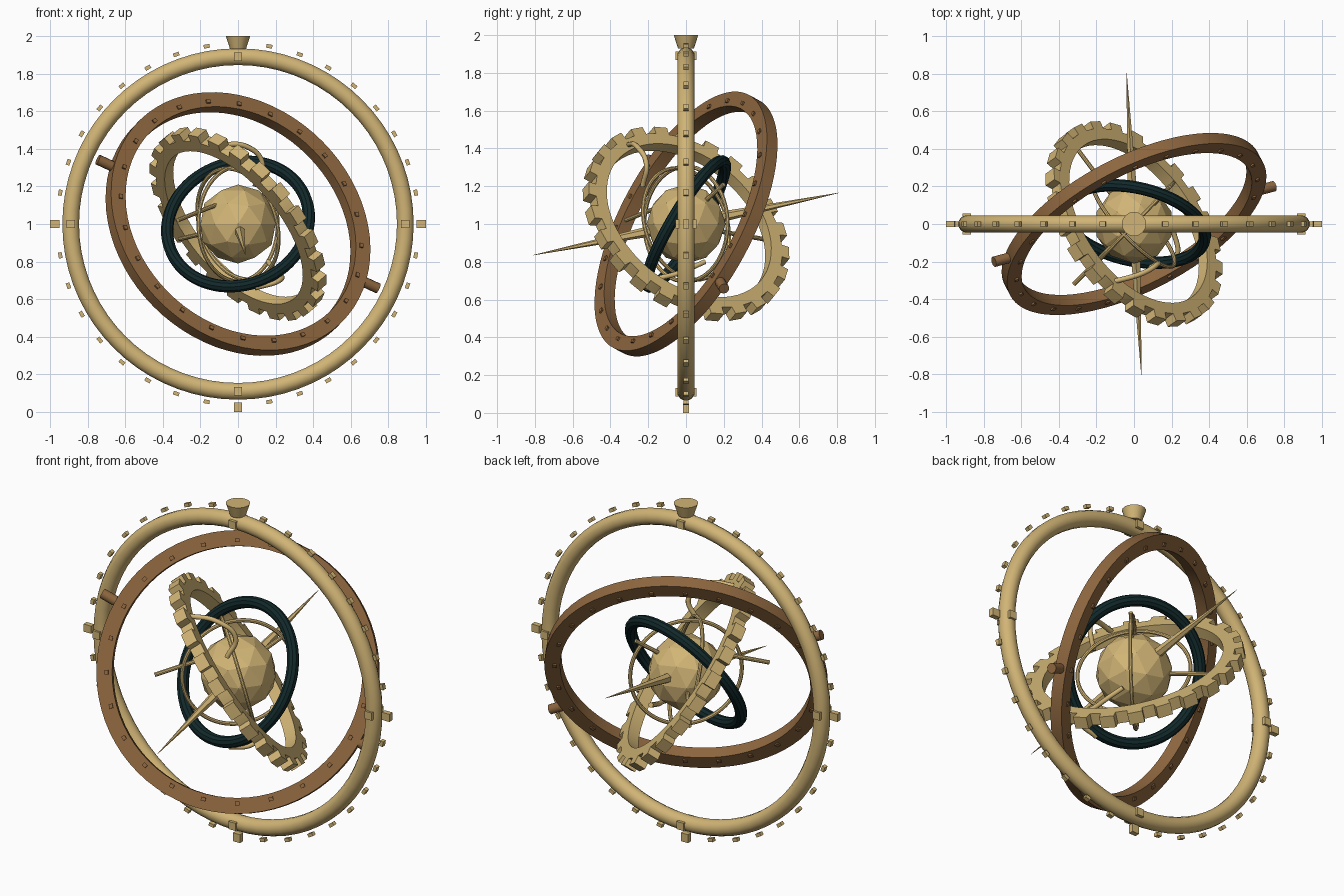
import bpy, bmesh, math
from mathutils import Vector, Matrix

old = bpy.data.objects.get("Cube")
if old:
    bpy.data.objects.remove(old)

CENTRE = Vector((0, 0, 1))


def material(name, rgb):
    m = bpy.data.materials.new(name)
    m.use_nodes = True
    m.diffuse_color = (*rgb, 1)
    m.node_tree.nodes["Principled BSDF"].inputs["Base Color"].default_value = (*rgb, 1)
    return m


GOLD = material("pale gold", (0.64, 0.46, 0.18))
BROWN = material("bronze brown", (0.27, 0.135, 0.05))
TEAL = material("dark teal", (0.006, 0.022, 0.024))


def frame(normal, start):
    """Ring frame: local z is the ring axis, local x points near start."""
    n = Vector(normal).normalized()
    u = Vector(start)
    u = (u - n * u.dot(n)).normalized()
    v = n.cross(u)
    return Matrix.Translation(CENTRE) @ Matrix((u, v, n)).transposed().to_4x4()


def finish(name, bm, mat, matrix=Matrix(), smooth=False):
    bmesh.ops.recalc_face_normals(bm, faces=bm.faces)
    mesh = bpy.data.meshes.new(name)
    bm.to_mesh(mesh)
    bm.free()
    mesh.materials.append(mat)
    ob = bpy.data.objects.new(name, mesh)
    bpy.context.collection.objects.link(ob)
    ob.matrix_world = matrix
    if smooth:
        bpy.ops.object.select_all(action="DESELECT")
        ob.select_set(True)
        bpy.context.view_layer.objects.active = ob
        bpy.ops.object.shade_smooth_by_angle(angle=math.radians(35))
    return ob


def lathe(name, profile, matrix, mat, steps=72):
    """Spin a closed (radius, height) profile about local z."""
    bm = bmesh.new()
    verts = [bm.verts.new((r, 0, z)) for r, z in profile]
    edges = [bm.edges.new((verts[i - 1], verts[i])) for i in range(len(verts))]
    bmesh.ops.spin(bm, geom=verts + edges, cent=(0, 0, 0), axis=(0, 0, 1),
                   angle=math.tau, steps=steps)
    bmesh.ops.remove_doubles(bm, verts=bm.verts, dist=0.0001)
    return finish(name, bm, mat, matrix, True)


def torus(name, radius, tube, matrix, mat, sides=12):
    angles = [math.tau * (i + 0.5) / sides for i in range(sides)]
    return lathe(name, [(radius + tube * math.cos(a), tube * math.sin(a))
                        for a in angles], matrix, mat)


def band(name, inner, outer, depth, matrix, mat):
    h = depth / 2
    return lathe(name, [(inner, -h), (outer, -h), (outer, h), (inner, h)], matrix, mat)


def blocks(name, radius, size, degrees, matrix, mat):
    """Boxes around a ring; size is radial, tangential, axial."""
    bm = bmesh.new()
    for d in degrees:
        place = (Matrix.Rotation(math.radians(d), 4, "Z")
                 @ Matrix.Translation((radius, 0, 0)) @ Matrix.Diagonal((*size, 1)))
        bmesh.ops.create_cube(bm, size=1, matrix=place)
    return finish(name, bm, mat, matrix)


def rod(name, start, end, r1, r2, mat, sides=10):
    """Tapered rod between two points measured from the centre."""
    a, b = Vector(start), Vector(end)
    bm = bmesh.new()
    bmesh.ops.create_cone(bm, cap_ends=True, segments=sides, radius1=r1, radius2=r2,
                          depth=(b - a).length)
    turn = (b - a).to_track_quat("Z", "Y").to_matrix().to_4x4()
    return finish(name, bm, mat, Matrix.Translation(CENTRE + (a + b) / 2) @ turn, True)


def curl(name, points, thickness):
    """Curved arm swept along a smooth path."""
    data = bpy.data.curves.new(name, "CURVE")
    data.dimensions = "3D"
    data.bevel_depth = thickness
    data.bevel_resolution = 2
    data.use_fill_caps = True
    spline = data.splines.new("BEZIER")
    spline.bezier_points.add(len(points) - 1)
    for p, co in zip(spline.bezier_points, points):
        p.co = co
        p.handle_left_type = p.handle_right_type = "AUTO"
    data.materials.append(GOLD)
    ob = bpy.data.objects.new(name, data)
    ob.location = CENTRE
    bpy.context.collection.objects.link(ob)


# Upright outer ring with beads, joint blocks and top cup
upright = frame((0, -1, 0), (1, 0, 0))
torus("outer_ring", 0.89, 0.046, upright, GOLD)
quarters = (0, 90, 180, 270)
blocks("outer_beads", 0.96, (0.02, 0.032, 0.025),
       [d for d in range(0, 360, 10) if d not in quarters], upright, GOLD)
blocks("outer_end_beads", 0.975, (0.05, 0.045, 0.03), (0, 180, 270), upright, GOLD)
blocks("outer_joint_blocks", 0.89, (0.045, 0.045, 0.112), quarters, upright, GOLD)
rod("top_cup", (0, 0, 0.93), (0, 0, 1), 0.042, 0.065, GOLD, 16)

# Tilted brown ring with studs and pivot pins
pivot = Vector((0.74, 0.2, -0.34)).normalized()
tilted = frame((0.42, -0.80, 0.43), pivot)
band("middle_ring", 0.675, 0.76, 0.07, tilted, BROWN)
blocks("middle_studs", 0.705, (0.02, 0.024, 0.088), range(0, 360, 15), tilted, BROWN)
for side, s in (("left", 1), ("right", -1)):
    rod(side + "_pivot_pin", pivot * s * 0.74, pivot * s * 0.845, 0.028, 0.028, BROWN, 12)

# Toothed gear ring
gear = frame((0.67, 0.475, 0.57), (-0.33, 0.42, -0.08))
band("gear_ring", 0.495, 0.56, 0.068, gear, GOLD)
blocks("gear_teeth", 0.575, (0.055, 0.082, 0.068), range(0, 360, 15), gear, GOLD)

# Dark inner ring
torus("inner_ring", 0.384, 0.033, frame((0.19, 0.84, -0.5), (1, 0, 0)), TEAL, 10)

# Faceted core sphere
bm = bmesh.new()
bmesh.ops.create_icosphere(bm, subdivisions=2, radius=0.21)
finish("core_sphere", bm, GOLD, Matrix.Translation(CENTRE))

# Thin hoops around the core
for i, n in enumerate(((0.70, 0.66, 0.25), (-0.72, 0.69, 0))):
    torus("core_hoop_%d" % (i + 1), 0.305, 0.011, frame(n, (0, 0, 1)), GOLD, 8)

# Long axis spikes, front and back
spike = Vector((-0.04, 0.81, 0.165))
for side, s in (("back", 1), ("front", -1)):
    rod(side + "_spike", spike * s * 0.23, spike * s, 0.028, 0.001, GOLD, 6)

# Spokes and curled arms
rod("gear_spoke", (-0.1, 0.13, -0.03), (-0.31, 0.41, -0.08), 0.012, 0.012, GOLD)
rod("upper_spoke", (0.1, 0.1, 0.12), (0.19, 0.2, 0.21), 0.012, 0.012, GOLD)
rod("side_spoke", (-0.12, -0.12, 0.1), (-0.32, -0.32, 0.02), 0.012, 0.012, GOLD)
curl("upper_curl", [(-0.12, -0.31, 0.42), (0.05, -0.26, 0.41),
                    (0.13, -0.21, 0.32), (0.09, -0.23, 0.2)], 0.014)
curl("lower_curl", [(0.09, -0.21, -0.34), (0.22, -0.18, -0.3),
                    (0.21, -0.04, -0.26), (0.16, 0.1, -0.2)], 0.014)
